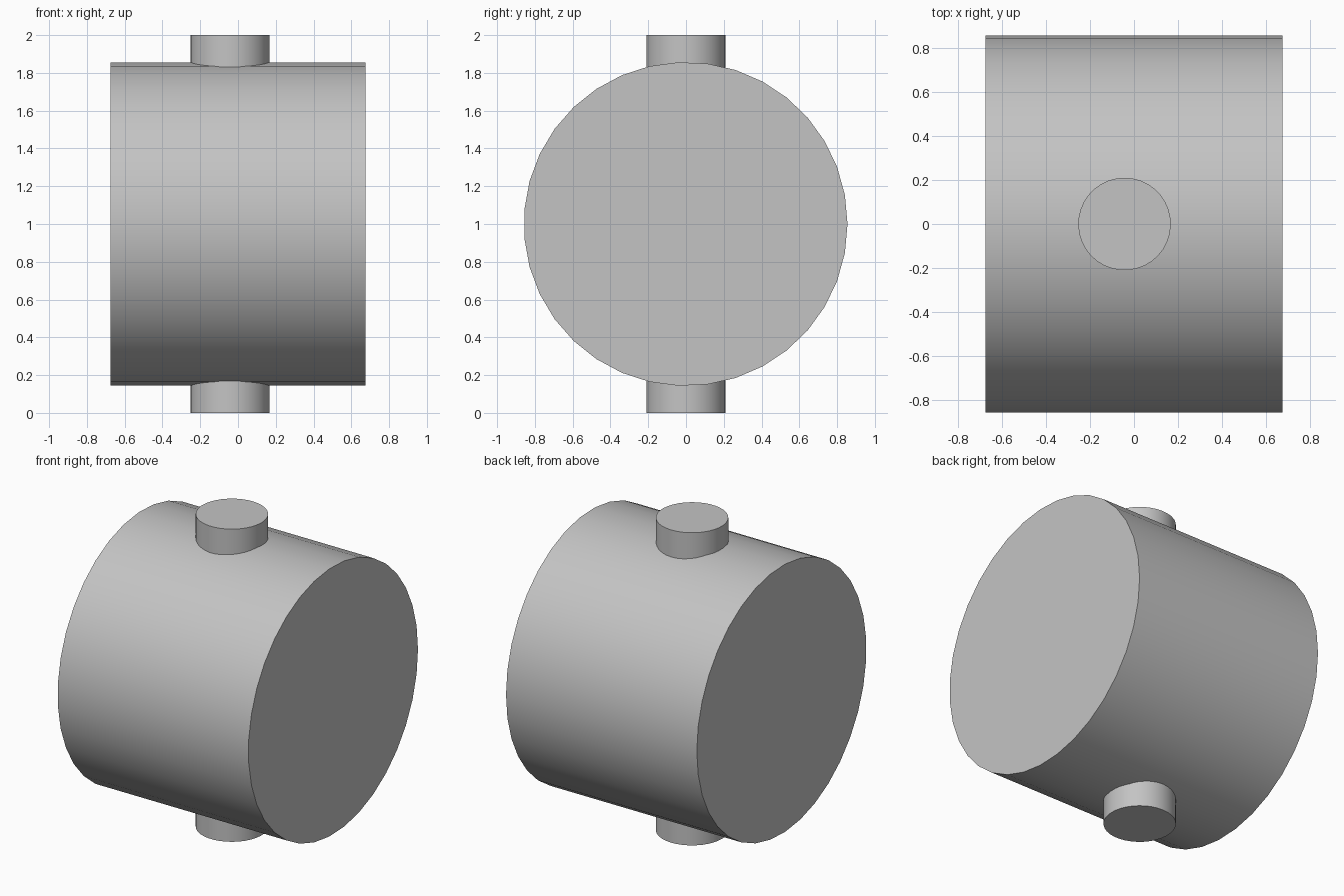
import bpy
import math

cube = bpy.data.objects.get("Cube")
if cube:
    bpy.data.objects.remove(cube, do_unlink=True)

SIDES = 35

# Single plain grey
grey = bpy.data.materials.new("plain_grey")
grey.use_nodes = True
colour = (0.55, 0.55, 0.55, 1.0)
grey.diffuse_color = colour
grey.node_tree.nodes["Principled BSDF"].inputs["Base Color"].default_value = colour


def cylinder(name, radius, length, location, rotation):
    bpy.ops.mesh.primitive_cylinder_add(
        vertices=SIDES, radius=radius, depth=length,
        location=location, rotation=rotation)
    obj = bpy.context.object
    obj.name = name
    obj.data.materials.append(grey)
    bpy.ops.object.transform_apply(location=False, rotation=True, scale=True)
    bpy.ops.object.shade_smooth_by_angle(angle=math.radians(30))
    return obj


# Drum lying along x, one corner of its rim pointing to the back
cylinder("drum", 0.857, 1.35, (0, -0.002, 1), (0, math.pi / 2, 0))

# Upright pin through the drum, slightly off centre
cylinder("pin", 0.21, 2.0, (-0.043, 0, 1), (0, 0, 0))
